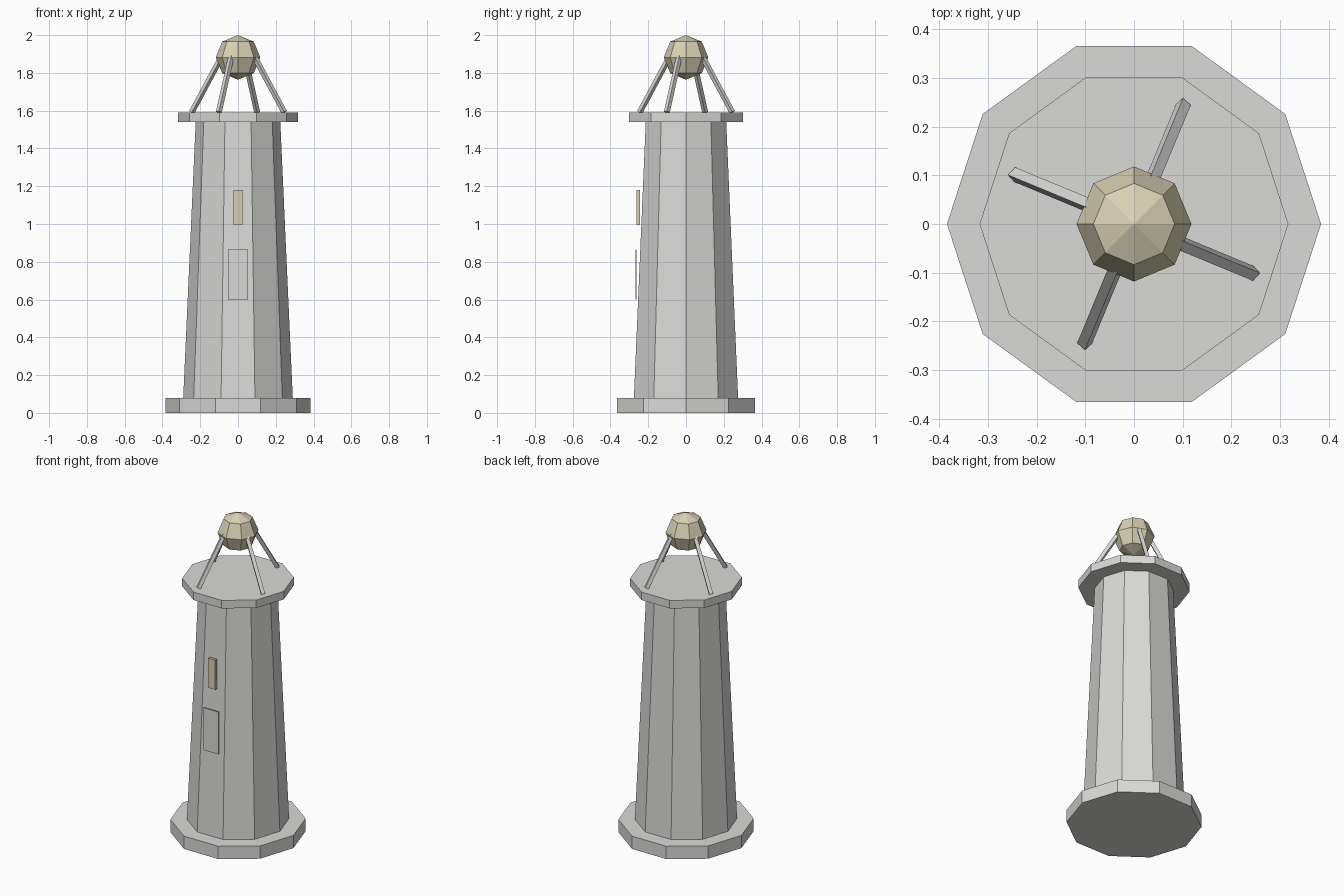
import bpy, bmesh, math
from mathutils import Vector, Matrix

if "Cube" in bpy.data.objects:
    bpy.data.objects.remove(bpy.data.objects["Cube"])


def material(name, colour):
    m = bpy.data.materials.new(name)
    m.diffuse_color = (*colour, 1.0)
    m.use_nodes = True
    m.node_tree.nodes["Principled BSDF"].inputs["Base Color"].default_value = m.diffuse_color
    return m


stone = material("pale stone", (0.70, 0.70, 0.69))
glow = material("warm light", (0.69, 0.64, 0.46))


def finish(name, bm, mat):
    me = bpy.data.meshes.new(name)
    bm.to_mesh(me)
    bm.free()
    me.materials.append(mat)
    ob = bpy.data.objects.new(name, me)
    bpy.context.collection.objects.link(ob)
    return ob


def cone(name, sides, r1, r2, p, q, mat):
    """Straight prism or frustum running from point p to point q."""
    p, q = Vector(p), Vector(q)
    d = q - p
    rot = Vector((0, 0, 1)).rotation_difference(d).to_matrix().to_4x4()
    bm = bmesh.new()
    bmesh.ops.create_cone(bm, cap_ends=True, segments=sides, radius1=r1, radius2=r2,
                          depth=d.length, matrix=Matrix.Translation((p + q) / 2) @ rot)
    return finish(name, bm, mat)


def box(name, lo, hi, mat):
    lo, hi = Vector(lo), Vector(hi)
    bm = bmesh.new()
    bmesh.ops.create_cube(bm, size=1, matrix=Matrix.Translation((lo + hi) / 2)
                          @ Matrix.Diagonal((*(hi - lo), 1)))
    return finish(name, bm, mat)


# ten-sided base, tapering tower and gallery; rotation puts a corner on +x
for name, r1, r2, z1, z2 in (("base", 0.384, 0.384, 0, 0.08),
                             ("tower", 0.29, 0.224, 0.08, 1.54),
                             ("gallery", 0.317, 0.317, 1.54, 1.59)):
    ob = cone(name, 10, r1, r2, (0, 0, z1), (0, 0, z2), stone)
    # corner on the x axis whichever axis the primitive starts from
    v = max(ob.data.vertices, key=lambda v: v.co.x).co
    if abs(v.y) > 0.01:
        ob.data.transform(Matrix.Rotation(math.radians(18), 4, 'Z'))

# door and window plates on the front
box("door", (-0.052, -0.268, 0.60), (0.052, -0.261, 0.865), stone)
box("window", (-0.025, -0.261, 0.995), (0.025, -0.244, 1.18), glow)

# lamp ball
bm = bmesh.new()
bmesh.ops.create_uvsphere(bm, u_segments=8, v_segments=4, radius=0.118,
                          matrix=Matrix.Translation((0, 0, 1.882)))
finish("lamp", bm, glow)

# four leaning square struts holding the lamp
for i in range(4):
    a = math.radians(-22.5 + 90 * i)
    c, s = math.cos(a), math.sin(a)
    cone(f"strut_{i + 1}", 4, 0.0155, 0.0155, (0.265 * c, 0.265 * s, 1.592),
         (0.094 * c, 0.094 * s, 1.886), stone)
